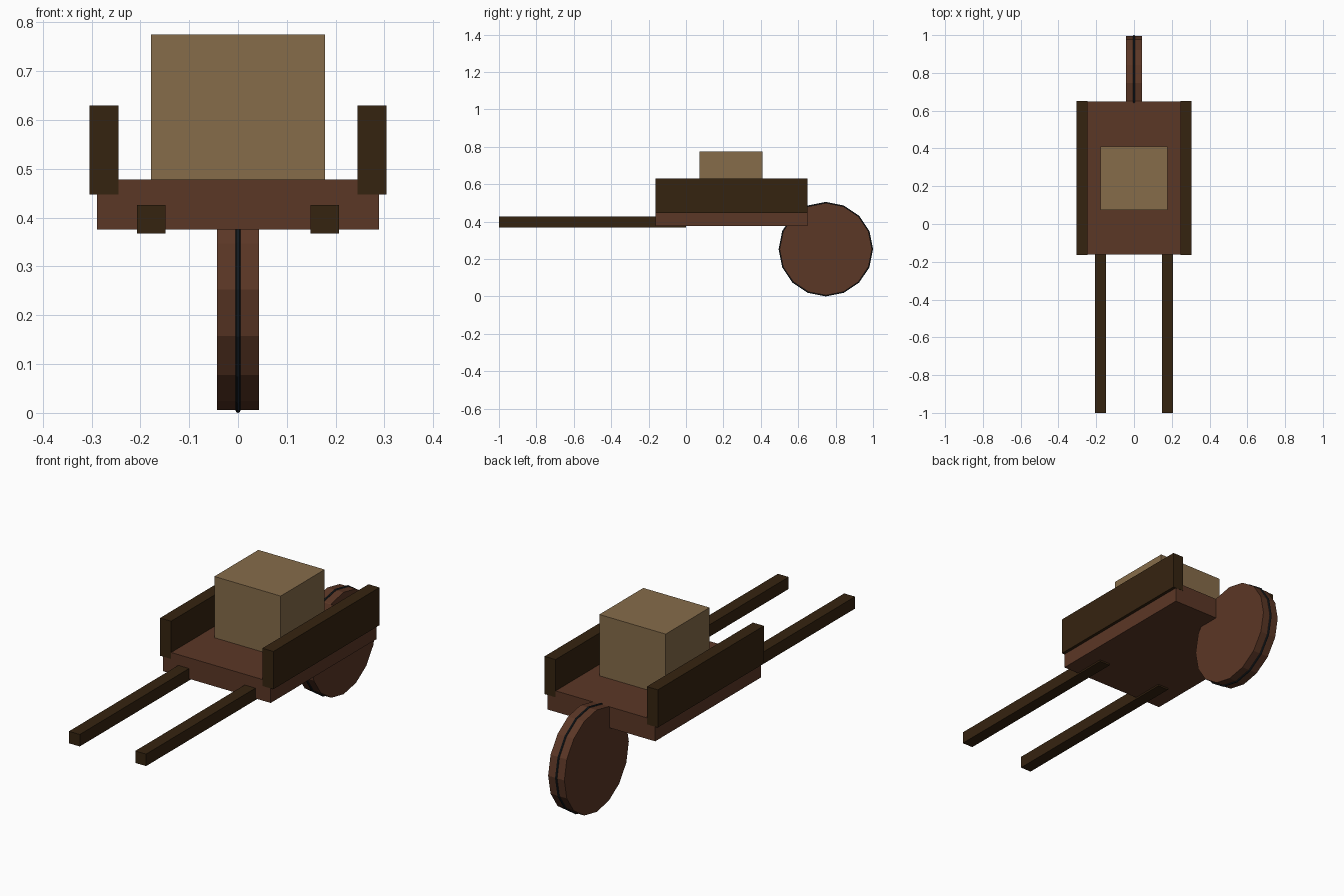
import bpy
import math

old = bpy.data.objects.get("Cube")
if old:
    bpy.data.objects.remove(old, do_unlink=True)


def material(name, rgb):
    mat = bpy.data.materials.new(name)
    mat.use_nodes = True
    mat.diffuse_color = (*rgb, 1)
    mat.node_tree.nodes["Principled BSDF"].inputs["Base Color"].default_value = (*rgb, 1)
    return mat


brown = material("brown_wood", (0.105, 0.038, 0.019))
dark = material("dark_wood", (0.036, 0.017, 0.005))
tan = material("tan_crate", (0.238, 0.150, 0.068))
iron = material("dark_iron", (0.013, 0.018, 0.022))


def finish(name, mat):
    obj = bpy.context.object
    obj.name = name
    obj.data.materials.append(mat)
    return obj


def box(name, mat, x, y, z):
    """Box spanning the given (low, high) range on each axis."""
    spans = (x, y, z)
    bpy.ops.mesh.primitive_cube_add(size=1, location=[(a + b) / 2 for a, b in spans])
    obj = finish(name, mat)
    obj.scale = [b - a for a, b in spans]
    bpy.ops.object.transform_apply(location=False, rotation=False, scale=True)
    return obj


# Flat bed and the crate it carries
box("bed", brown, (-0.289, 0.289), (-0.162, 0.649), (0.376, 0.478))
box("crate", tan, (-0.178, 0.178), (0.073, 0.41), (0.47, 0.775))

# Side boards and handles, mirrored left and right
for side, s in (("left", 1), ("right", -1)):
    box(side + "_side_board", dark, sorted((s * 0.245, s * 0.304)),
        (-0.163, 0.65), (0.447, 0.63))
    box(side + "_handle", dark, sorted((s * 0.149, s * 0.207)),
        (-1, 0), (0.368, 0.426))

# Solid wheel with a thin iron band around the middle of its rim
hub = (0, 0.7475, 0.2525)
turn = (0, math.pi / 2, 0)
bpy.ops.mesh.primitive_cylinder_add(vertices=16, radius=0.247, depth=0.087,
                                    location=hub, rotation=turn)
finish("wheel", brown)
bpy.ops.mesh.primitive_torus_add(major_segments=16, minor_segments=8,
                                 major_radius=0.2475, minor_radius=0.005,
                                 location=hub, rotation=turn)
finish("wheel_band", iron)
